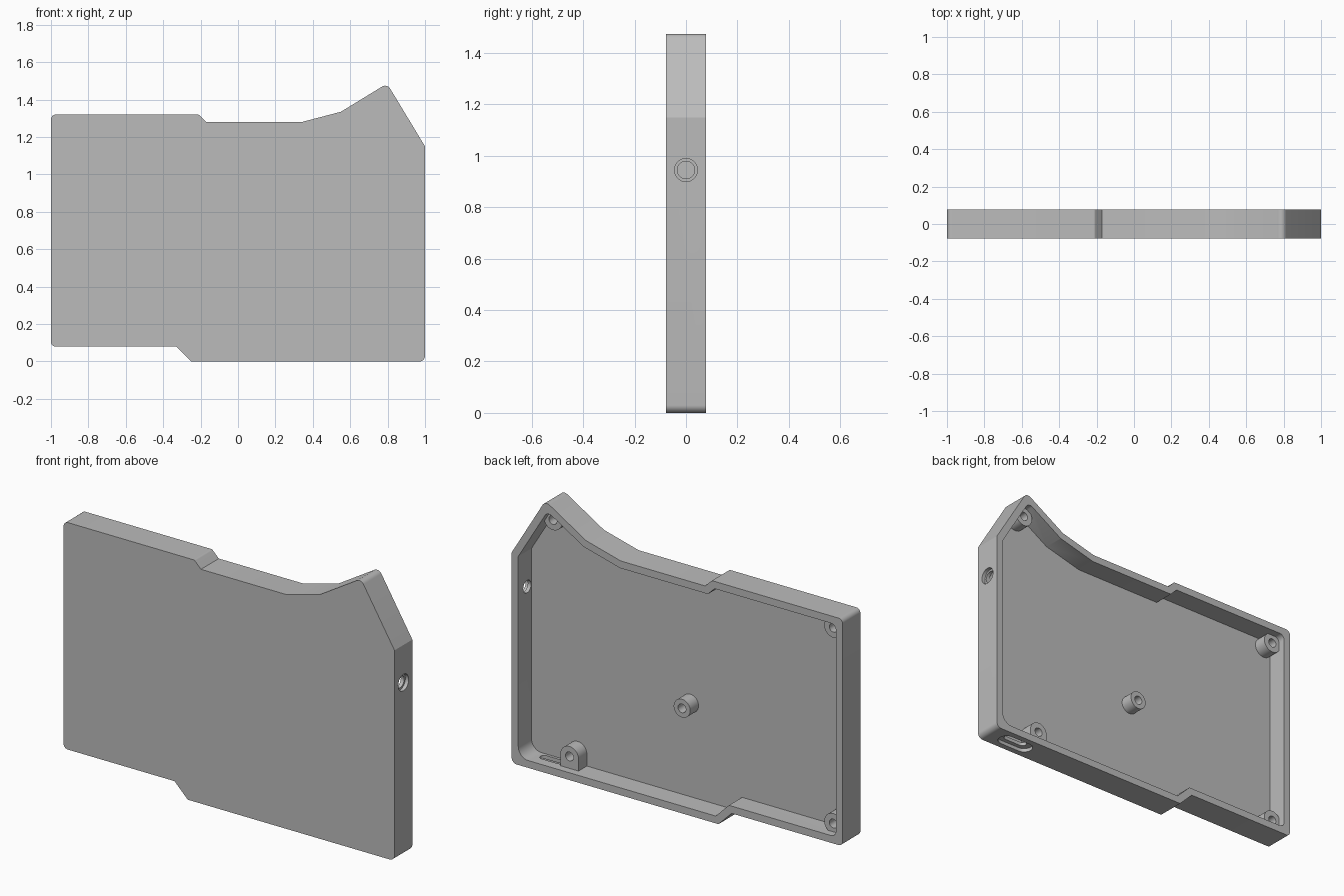
import bpy, bmesh, math
from mathutils import Vector
from mathutils.geometry import convex_hull_2d

if "Cube" in bpy.data.objects:
    bpy.data.objects.remove(bpy.data.objects["Cube"], do_unlink=True)

grey = bpy.data.materials.new("plain grey")
grey.use_nodes = True
colour = (0.5, 0.5, 0.5, 1)
grey.diffuse_color = colour
grey.node_tree.nodes["Principled BSDF"].inputs["Base Color"].default_value = colour

DEPTH = 0.077        # half of the case depth
WALL = 0.04
FLOOR = -DEPTH + WALL
BOSS_END = 0.035


def prism(name, points, start, end, axis="Y"):
    """Extrude a 2D outline along one axis."""
    place = {"X": lambda p, d: (d, p[0], p[1]),
             "Y": lambda p, d: (p[0], d, p[1]),
             "Z": lambda p, d: (p[0], p[1], d)}[axis]
    bm = bmesh.new()
    face = bm.faces.new([bm.verts.new(place(p, start)) for p in points])
    side = bmesh.ops.extrude_face_region(bm, geom=[face])["geom"]
    step = Vector(place((0, 0), end - start))
    bmesh.ops.translate(bm, vec=step, verts=[v for v in side if isinstance(v, bmesh.types.BMVert)])
    bmesh.ops.recalc_face_normals(bm, faces=bm.faces)
    mesh = bpy.data.meshes.new(name)
    bm.to_mesh(mesh)
    bm.free()
    mesh.materials.append(grey)
    obj = bpy.data.objects.new(name, mesh)
    bpy.context.collection.objects.link(obj)
    return obj


def combine(target, tool, operation):
    """Apply a boolean and discard the tool."""
    mod = target.modifiers.new("combine", "BOOLEAN")
    mod.operation, mod.object, mod.solver = operation, tool, "EXACT"
    bpy.context.view_layer.objects.active = target
    bpy.ops.object.modifier_apply(modifier=mod.name)
    bpy.data.objects.remove(tool, do_unlink=True)


def rounded(points, radii, steps=6):
    """Round each outline corner by its own radius."""
    result = []
    for i, (p, r) in enumerate(zip(points, radii)):
        if not r:
            result.append(p)
            continue
        a = (points[i - 1] - p).normalized()
        b = (points[(i + 1) % len(points)] - p).normalized()
        half = a.angle(b) / 2
        centre = p + (a + b).normalized() * r / math.sin(half)
        u = p + a * r / math.tan(half) - centre
        v = p + b * r / math.tan(half) - centre
        for k in range(steps + 1):
            t = k / steps
            result.append(centre + (u * (1 - t) + v * t).normalized() * r)
    return result


def inset(points, distance):
    """Move every edge of a counter-clockwise outline inwards."""
    result = []
    for i, p in enumerate(points):
        a = (p - points[i - 1]).normalized()
        b = (points[(i + 1) % len(points)] - p).normalized()
        na, nb = Vector((-a.y, a.x)), Vector((-b.y, b.x))
        result.append(p + (na + nb) * distance / (1 + na.dot(nb)))
    return result


def circle(x, y, r, n=32):
    return [Vector((x + r * math.cos(2 * math.pi * i / n),
                    y + r * math.sin(2 * math.pi * i / n))) for i in range(n)]


def hull(points):
    return [points[i] for i in convex_hull_2d(points)]


def slot(x, length, r):
    reach = length / 2 - r
    return hull(circle(x - reach, 0, r) + circle(x + reach, 0, r))


# Tray with a closed front and an open back
outline = [Vector(p) for p in (
    (-1, 0.08), (-0.33, 0.08), (-0.25, 0), (1, 0), (1, 1.15), (0.797, 1.486),
    (0.55, 1.335), (0.34, 1.28), (-0.17, 1.28), (-0.21, 1.32), (-1, 1.32))]
outer_radii = [0.025, 0, 0, 0.03, 0, 0.03, 0, 0, 0, 0.015, 0.025]
inner_radii = [0.03, 0, 0, 0.06, 0, 0.03, 0, 0, 0, 0, 0.03]
case = prism("case_shell", rounded(outline, outer_radii), -DEPTH, DEPTH)
cavity = prism("cavity", rounded(inset(outline, WALL), inner_radii), FLOOR, DEPTH + 0.1)
combine(case, cavity, "DIFFERENCE")

# Screw bosses, each merged into the nearest wall
bosses = [
    (0, 0.55, 0.05, []),
    (0.68, 0.105, 0.055, [(0.625, 0.02), (0.735, 0.02)]),
    (-0.915, 0.165, 0.055, [(-0.97, 0.11)]),
    (-0.915, 1.235, 0.055, [(-0.97, 1.29)]),
    (0.78, 1.37, 0.055, [(0.794, 1.455)]),
]
for x, z, r, tabs in bosses:
    shape = hull(circle(x, z, r) + [Vector(t) for t in tabs])
    combine(case, prism("boss", shape, FLOOR - 0.02, BOSS_END), "UNION")
for x, z, r, tabs in bosses:
    combine(case, prism("screw_hole", circle(x, z, 0.024), FLOOR + 0.005, DEPTH), "DIFFERENCE")

# Stepped round port in the left wall
for r, start in ((0.045, 0.98), (0.034, 0.9)):
    combine(case, prism("round_port", circle(0, 0.945, r), start, 1.1, "X"), "DIFFERENCE")

# Stepped oblong port in the bottom wall
for length, r, end in ((0.21, 0.045, 0.02), (0.14, 0.022, 0.06)):
    combine(case, prism("oblong_port", slot(0.81, length, r), -0.1, end, "Z"), "DIFFERENCE")

# Smooth the round parts and keep the hard edges
bpy.ops.object.select_all(action="DESELECT")
case.select_set(True)
bpy.context.view_layer.objects.active = case
bpy.ops.object.shade_smooth_by_angle(angle=math.radians(25))
